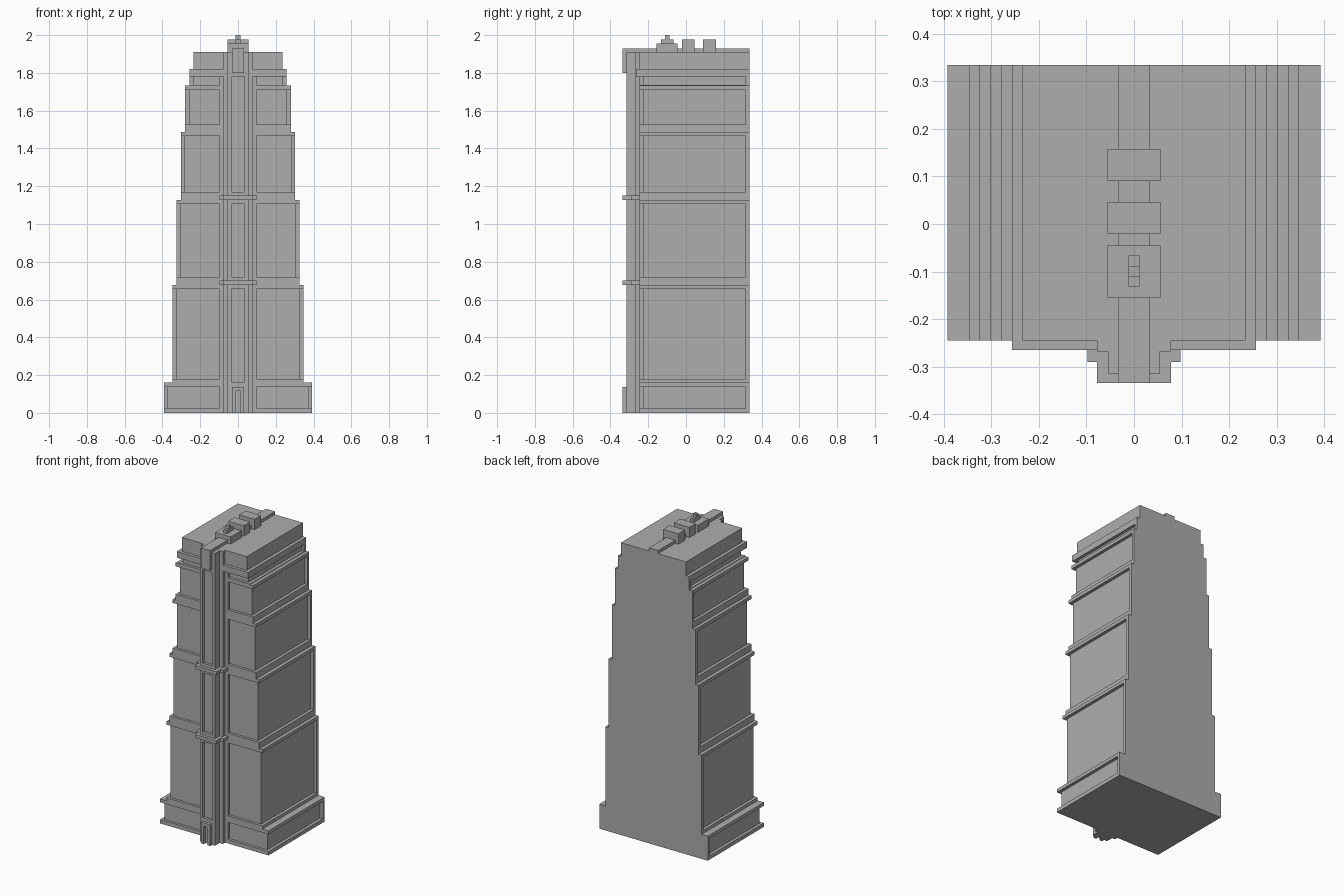
import bpy
import bmesh
from mathutils import Matrix, Vector

if "Cube" in bpy.data.objects:
    bpy.data.objects.remove(bpy.data.objects["Cube"], do_unlink=True)

stone = bpy.data.materials.new("grey stone")
stone.use_nodes = True
GREY = (0.42, 0.42, 0.42, 1)
stone.diffuse_color = GREY
stone.node_tree.nodes["Principled BSDF"].inputs["Base Color"].default_value = GREY

FRONT, BACK, STEP = -0.245, 0.335, 0.02


def add_box(bm, x0, x1, y0, y1, z0, z1):
    size = Vector((x1 - x0, y1 - y0, z1 - z0))
    mid = Vector((x0 + x1, y0 + y1, z0 + z1)) / 2
    bmesh.ops.create_cube(bm, size=1, matrix=Matrix.Translation(mid) @ Matrix.Diagonal(size.to_4d()))


def part(name, boxes):
    """One object made from (x0, x1, y0, y1, z0, z1) boxes."""
    bm = bmesh.new()
    for b in boxes:
        add_box(bm, *b)
    mesh = bpy.data.meshes.new(name)
    bm.to_mesh(mesh)
    bm.free()
    mesh.materials.append(stone)
    obj = bpy.data.objects.new(name, mesh)
    bpy.context.collection.objects.link(obj)


def centred(half, y0, y1, z0, z1):
    return (-half, half, y0, y1, z0, z1)


# Tiers: half width, bottom, panel bottom, panel top, top, cornice projection
tiers = [
    (0.392, 0.0, 0.025, 0.138, 0.16, 0),
    (0.347, 0.16, 0.18, 0.657, 0.678, 0),
    (0.325, 0.678, 0.72, 1.106, 1.128, 0),
    (0.302, 1.128, 1.17, 1.465, 1.487, 0),
    (0.28, 1.487, 1.527, 1.71, 1.732, 0),
    (0.257, 1.732, 1.736, 1.78, 1.82, STEP),
]
for i, (w, z0, p0, p1, z1, out) in enumerate(tiers):
    inner = BACK - STEP
    part(f"tier_{i + 1}", [
        centred(w, FRONT, inner, z0, p0),                  # lower band
        centred(w - STEP, FRONT + 0.017, inner, p0, p1),   # recessed walls
        centred(w, FRONT - out, inner, p1, z1),            # upper band
        centred(w, inner, BACK, z0, z1),                   # rear frame
    ])

# Crown block and roof ridge
part("crown_block", [centred(0.235, FRONT, BACK, 1.82, 1.91)])
part("roof_ridge", [centred(0.033, -0.335, BACK, 1.80, 1.93)])

# Central pier in stepped layers
part("pier_frame", [centred(0.098, FRONT, -0.2, 0, 1.82)])
part("pier_back", [centred(0.078, -0.268, -0.23, 0, 1.91)])
part("pier_core", [centred(0.035, -0.297, -0.26, 0, 1.91)])
part("pier_rails", [(s - 0.01, s + 0.01, -0.315, -0.26, 0, 1.91) for s in (-0.045, 0.045)])
spandrels = [(0, 0.16), (0.657, 0.72), (1.106, 1.17), (1.78, 1.91)]
part("pier_spandrels", [centred(0.035, -0.315, -0.29, a, b) for a, b in spandrels])

# Ledges wrapping the pier
for name, z in (("lower_ledge", 0.678), ("upper_ledge", 1.128)):
    part(name, [centred(0.098, -0.29, -0.24, z, z + 0.022),
                centred(0.078, -0.335, -0.29, z, z + 0.022)])

# Entrance surround
part("entrance", [(s - 0.01, s + 0.01, -0.335, -0.31, 0, 0.117) for s in (-0.023, 0.023)]
     + [centred(0.033, -0.335, -0.31, 0.117, 0.138)])

# Rooftop housings and spire
part("rear_roof_box", [centred(0.056, 0.09, 0.158, 1.9, 1.978)])
part("middle_roof_box", [centred(0.056, -0.02, 0.046, 1.9, 1.978)])
part("spire_base", [centred(0.056, -0.155, -0.045, 1.9, 1.956)])
part("spire_step", [centred(0.012, -0.132, -0.066, 1.95, 1.978)])
part("spire_tip", [centred(0.012, -0.11, -0.088, 1.97, 2.0)])
